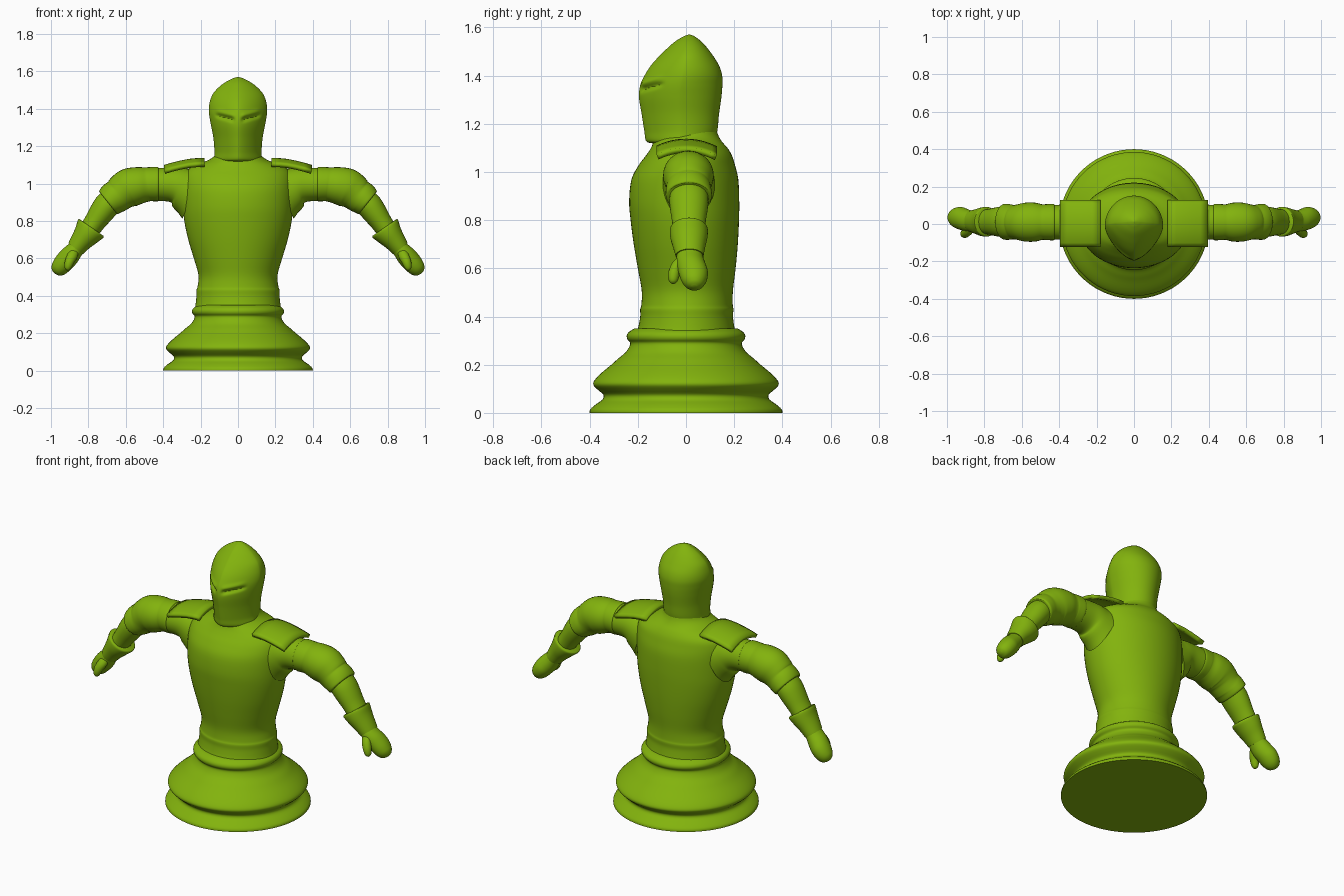
import bpy, bmesh, math
from mathutils import Vector

green = bpy.data.materials.new("olive_green")
green.diffuse_color = (0.225, 0.45, 0.004, 1)


def finish(name, bm, mirror=False, angle=40):
    bmesh.ops.recalc_face_normals(bm, faces=bm.faces)
    me = bpy.data.meshes.new(name)
    bm.to_mesh(me)
    bm.free()
    for p in me.polygons:
        p.use_smooth = True
    me.set_sharp_from_angle(angle=math.radians(angle))
    me.materials.append(green)
    ob = bpy.data.objects.new(name, me)
    bpy.context.collection.objects.link(ob)
    if mirror:
        ob.modifiers.new("mirror", 'MIRROR').use_axis[0] = True
    return ob


def smooth_rows(rows, n):
    """Catmull-Rom interpolation through rows of numbers."""
    out = []
    for i in range(len(rows) - 1):
        a, b, c, d = (rows[min(max(i + k, 0), len(rows) - 1)] for k in (-1, 0, 1, 2))
        for s in range(n):
            t = s / n
            out.append([0.5 * (2*q + (r - p)*t + (2*p - 5*q + 4*r - u)*t*t
                               + (3*q - p - 3*r + u)*t**3)
                        for p, q, r, u in zip(a, b, c, d)])
    out.append(list(rows[-1]))
    return out


def skin(rings):
    bm = bmesh.new()
    vr = [[bm.verts.new(p) for p in ring] for ring in rings]
    n = len(vr[0])
    for a, b in zip(vr, vr[1:]):
        for i in range(n):
            bm.faces.new((a[i], a[(i + 1) % n], b[(i + 1) % n], b[i]))
    bm.faces.new(vr[0][::-1])
    bm.faces.new(vr[-1])
    return bm


def loft(rows, steps=4, sides=64, front_pow=2.0):
    """Rows of (z, half width, y front, y back); front_pow < 2 makes a keel."""
    rings = []
    for z, w, yf, yb in smooth_rows(rows, steps):
        mid = (yf + yb) / 2
        ring = []
        for i in range(sides):
            c, s = math.cos(math.tau * i / sides), math.sin(math.tau * i / sides)
            e = 2 / front_pow if s < 0 else 1
            x = math.copysign(abs(c) ** e, c) * w
            y = mid + math.copysign(abs(s) ** e, s) * (yb - yf) / 2
            ring.append(Vector((x, y, z)))
        rings.append(ring)
    return rings


def tube(name, rows, steps=4, sides=32, mirror=True):
    """Rows of (x, y, z, radius across, radius in y), path in the xz plane."""
    pts = smooth_rows(rows, steps)
    rings = []
    for i, (x, y, z, rn, ry) in enumerate(pts):
        a, b = pts[max(i - 1, 0)], pts[min(i + 1, len(pts) - 1)]
        d = Vector((b[0] - a[0], 0, b[2] - a[2])).normalized()
        nrm = Vector((-d.z, 0, d.x))
        rings.append([Vector((x, y, z)) + nrm * rn * math.cos(math.tau * k / sides)
                      + Vector((0, ry * math.sin(math.tau * k / sides), 0))
                      for k in range(sides)])
    return finish(name, skin(rings), mirror)


# Turned pedestal
base = [(0, .40), (.015, .397), (.035, .375), (.055, .347), (.075, .343), (.095, .365),
        (.115, .384), (.135, .380), (.165, .352), (.20, .31), (.225, .282), (.25, .252),
        (.275, .235), (.292, .232), (.305, .243), (.32, .246), (.335, .238), (.35, .215)]
finish("pedestal", skin(loft([(z, r, -r, r) for z, r in base], 3, 72)))

# Torso with waist band and neck collar
torso = [(.335, .23, -.205, .205), (.36, .226, -.197, .20), (.40, .222, -.19, .195),
         (.43, .222, -.19, .197), (.45, .216, -.185, .194), (.51, .211, -.184, .195),
         (.60, .236, -.20, .206), (.70, .266, -.217, .215), (.80, .287, -.23, .22),
         (.88, .294, -.236, .221), (.97, .295, -.226, .217), (1.03, .29, -.195, .203),
         (1.07, .272, -.165, .19), (1.10, .225, -.145, .172), (1.125, .16, -.135, .15),
         (1.15, .125, -.125, .135), (1.18, .11, -.11, .125)]
finish("torso", skin(loft(torso)))

# Helmet with a keeled front and slanted eye grooves
helmet = [(1.118, .118, -.135, .10), (1.128, .128, -.165, .115), (1.17, .126, -.173, .13),
          (1.24, .131, -.184, .137), (1.31, .144, -.195, .147), (1.36, .153, -.190, .151),
          (1.40, .156, -.172, .150), (1.44, .15, -.147, .138), (1.48, .134, -.112, .114),
          (1.515, .103, -.076, .088), (1.54, .071, -.047, .065), (1.558, .038, -.019, .043),
          (1.566, .018, -.002, .029), (1.57, .003, .010, .016)]
rings = loft(helmet, 8, 96, 1.5)
for ring in rings:
    for p in ring:
        ax = abs(p.x)
        if p.y < 0 and ax < .125:
            fade = min(1, max(0, (ax - .015) / .015)) * min(1, max(0, (.125 - ax) / .025))
            d = p.z - (1.343 + .25 * (ax - .03))
            p.y += fade * (.016 * math.exp(-(d / .011) ** 2)
                           - .006 * math.exp(-((d - .025) / .012) ** 2))
finish("helmet", skin(rings))

# Shoulder plates: thin arched sheets
bm = bmesh.new()
cols = [(.18, 1.138), (.225, 1.136), (.265, 1.132), (.31, 1.123), (.355, 1.112), (.395, 1.10)]
grid = []
for x, z in cols:
    ys = [-.122 + .25 * j / 12 for j in range(13)]
    grid.append([bm.verts.new((x, y, z - 1.9 * y * y)) for y in ys])
for a, b in zip(grid, grid[1:]):
    for j in range(12):
        bm.faces.new((a[j], b[j], b[j + 1], a[j + 1]))
plate = finish("shoulder_plate", bm, True)
sol = plate.modifiers.new("thickness", 'SOLIDIFY')
sol.thickness = .022
sol.offset = -1

# Arms, from shoulder to hand
tube("upper_arm", [(.24, .01, .95, .15, .11), (.28, .01, .967, .122, .105),
                   (.32, .01, .987, .101, .10), (.37, .01, .995, .091, .094),
                   (.45, .01, .995, .087, .092)])
tube("elbow_sleeve", [(.425, .01, .997, .088, .092), (.432, .01, .997, .092, .097),
                      (.47, .01, .997, .091, .096), (.49, .01, .995, .092, .095),
                      (.53, .01, .99, .099, .104), (.58, .01, .978, .104, .104),
                      (.615, .01, .958, .098, .096), (.64, .01, .938, .090, .092),
                      (.665, .011, .922, .088, .095), (.688, .012, .902, .081, .096),
                      (.694, .012, .897, .076, .09)])
tube("forearm", [(.66, .012, .925, .068, .075), (.70, .012, .885, .070, .081),
                 (.73, .012, .845, .066, .078), (.765, .012, .795, .058, .070),
                 (.80, .012, .745, .054, .065)])
tube("gauntlet", [(.783, .012, .765, .078, .072), (.788, .012, .758, .083, .079),
                  (.81, .012, .728, .071, .077), (.84, .013, .69, .058, .067),
                  (.868, .015, .652, .049, .058)])
tube("hand", [(.85, .015, .672, .042, .05), (.875, .016, .642, .047, .056),
              (.90, .022, .613, .053, .060), (.925, .030, .585, .053, .061),
              (.948, .033, .558, .049, .055), (.966, .034, .540, .041, .044),
              (.978, .035, .529, .028, .029), (.984, .035, .523, .008, .010)])
tube("thumb", [(.872, -.02, .64, .022, .02), (.885, -.035, .615, .027, .026),
               (.90, -.048, .585, .025, .025), (.908, -.052, .56, .021, .022),
               (.912, -.053, .543, .014, .015), (.914, -.053, .536, .004, .004)], sides=16)
